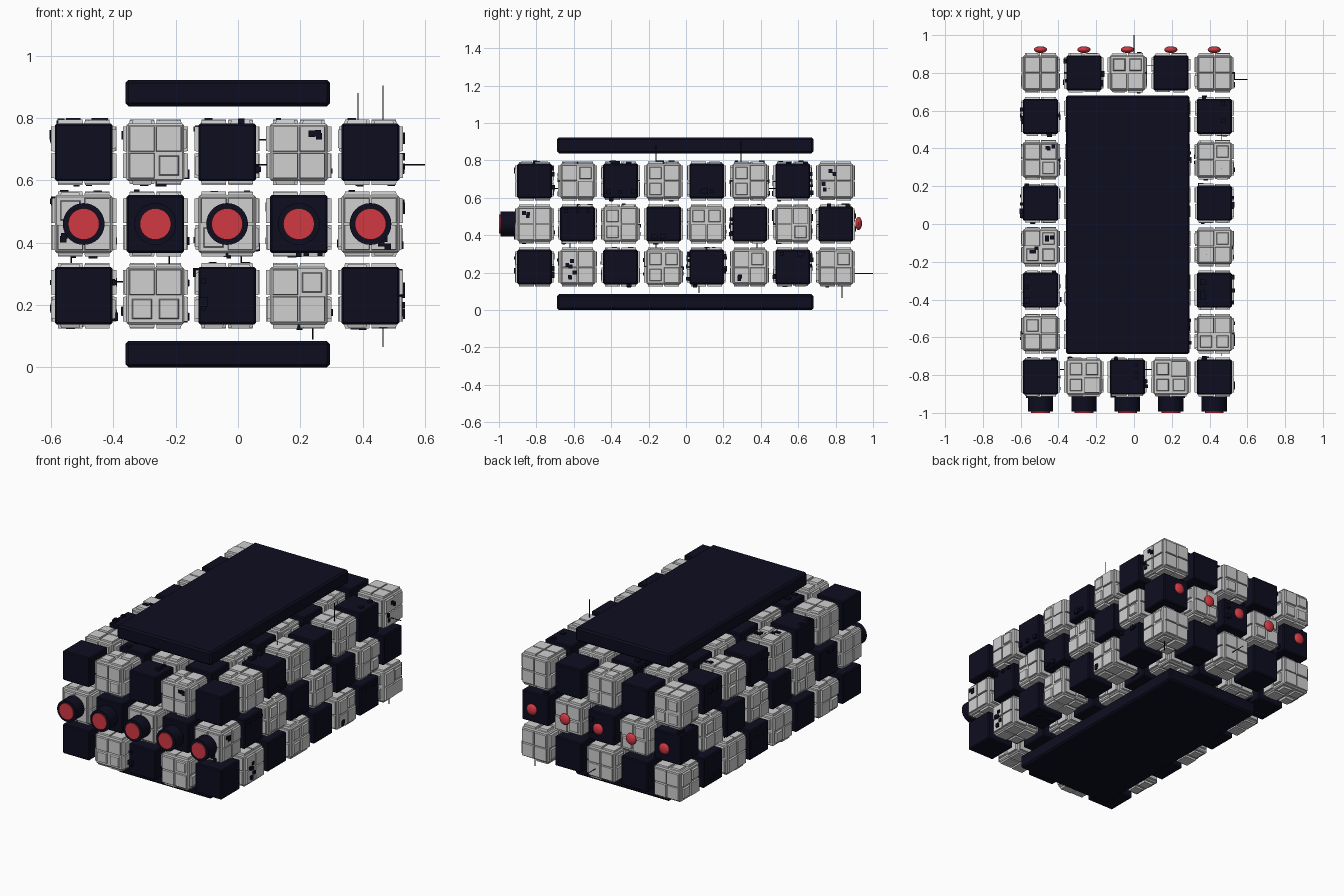
import bpy, bmesh, math, random
from mathutils import Vector, Matrix

if "Cube" in bpy.data.objects:
    bpy.data.objects.remove(bpy.data.objects["Cube"])
random.seed(7)


def material(name, rgb):
    m = bpy.data.materials.new(name)
    m.use_nodes = True
    m.diffuse_color = (*rgb, 1)
    m.node_tree.nodes["Principled BSDF"].inputs["Base Color"].default_value = (*rgb, 1)
    return m


navy = material("dark navy", (0.004, 0.004, 0.014))
grey = material("light grey", (0.63, 0.63, 0.63))
red = material("signal red", (0.64, 0.04, 0.055))


def finish(bm, name, mat, bevel=0, smooth=False):
    """Turn a bmesh into a named object with one material."""
    mesh = bpy.data.meshes.new(name)
    bm.to_mesh(mesh)
    bm.free()
    mesh.materials.append(mat)
    ob = bpy.data.objects.new(name, mesh)
    bpy.context.collection.objects.link(ob)
    if bevel:
        mod = ob.modifiers.new("Bevel", "BEVEL")
        mod.width, mod.segments = bevel, 1
    if smooth:
        bpy.ops.object.select_all(action="DESELECT")
        ob.select_set(True)
        bpy.context.view_layer.objects.active = ob
        bpy.ops.object.shade_smooth_by_angle()
    return ob


def box(bm, centre, size):
    mat = Matrix.Translation(centre) @ Matrix.Diagonal((*size, 1))
    bmesh.ops.create_cube(bm, size=1, matrix=mat)


def face_frame(centre, axis, sign):
    """Matrix whose local z points out of the given cube face."""
    normal = Vector((0, 0, 0))
    normal[axis] = sign
    rot = Vector((0, 0, 1)).rotation_difference(normal).to_matrix().to_4x4()
    return Matrix.Translation(Vector(centre) + normal * HALF) @ rot


def panel(bm, frame, u, v, width, height, chamfer):
    """Raised plate with sloping sides on a cube face."""
    mat = frame @ Matrix.Translation((u, v, 0)) @ Matrix.Diagonal((width, width, 2 * height, 1))
    verts = bmesh.ops.create_cube(bm, size=1, matrix=mat)["verts"]
    inv = frame.inverted()
    for vert in verts:
        p = inv @ vert.co
        if p.z > 0:
            p.x -= math.copysign(chamfer, p.x - u)
            p.y -= math.copysign(chamfer, p.y - v)
            vert.co = frame @ p


STEP, HALF = 0.23, 0.0925
FACES = [(axis, sign) for axis in range(3) for sign in (-1, 1)]


def cell(i, j, k):
    return Vector((-0.495 + STEP * i, -0.81 + STEP * j, 0.23 + STEP * k))


# Checkered lattice of blocks; light ones carry four plates on every face
dark, light, panels, greebles = (bmesh.new() for _ in range(4))
for i in range(5):
    for j in range(8):
        for k in range(3):
            c = cell(i, j, k)
            is_dark = (i + j + k) % 2 == 0
            box(dark if is_dark else light, c, [2 * HALF] * 3)
            for axis, sign in FACES:
                frame = face_frame(c, axis, sign)
                if not is_dark:
                    for u in (-1, 1):
                        for v in (-1, 1):
                            framed = random.random() < 0.3
                            panel(panels, frame, u * 0.043, v * 0.043,
                                  0.07 if framed else 0.084,
                                  random.choice((0.009, 0.012)), 0.006 if framed else 0.003)
                elif random.random() < 0.3:
                    # Small boxes near the rims of dark blocks
                    u = random.choice((-1, 1)) * random.uniform(0.04, 0.075)
                    for n in range(3):
                        panel(greebles, frame, u, random.uniform(-0.07, 0.07),
                              random.uniform(0.015, 0.03), random.uniform(0.008, 0.018), 0)

# Clusters of small dark boxes on light faces: cell, axis, sign, world offset
clusters = [
    ((3, 0, 2), 1, -1, (0.055, 0, 0.055)), ((0, 0, 1), 1, -1, (-0.055, 0, -0.04)),
    ((4, 0, 1), 1, -1, (0.05, 0, -0.06)), ((4, 0, 1), 0, 1, (0, -0.04, 0.045)),
    ((4, 1, 0), 0, 1, (0, -0.04, 0.02)), ((4, 1, 0), 0, 1, (0, -0.03, -0.04)),
    ((4, 5, 0), 0, 1, (0, -0.04, -0.05)), ((4, 7, 2), 0, 1, (0, -0.02, 0.045)),
    ((4, 7, 2), 0, 1, (0, -0.05, -0.03)), ((0, 5, 2), 2, 1, (0.05, 0.06, 0)),
    ((0, 3, 2), 2, 1, (-0.03, -0.02, 0)), ((0, 3, 2), 2, 1, (0.05, 0.05, 0)),
]
for index, axis, sign, offset in clusters:
    base = cell(*index) + Vector(offset)
    base[axis] += sign * (HALF + 0.008)
    for n in range(3):
        p = base + Vector([random.uniform(-0.018, 0.018) if a != axis else 0 for a in range(3)])
        box(greebles, p, [0.02] * 3)

finish(dark, "dark_blocks", navy, 0.006)
finish(light, "light_blocks", grey, 0.006)
finish(panels, "light_block_panels", grey)
finish(greebles, "surface_details", navy)

# Top and bottom slabs
for name, z in (("top_slab", 0.88), ("bottom_slab", 0.0425)):
    bm = bmesh.new()
    box(bm, (-0.033, -0.004, z), (0.656, 1.37, 0.085))
    finish(bm, name, navy, 0.01)


# Front thrusters and rear lamps, one per column
def cylinder(bm, start, end, radius, segments):
    start, end = Vector(start), Vector(end)
    rot = (end - start).to_track_quat("Z", "Y").to_matrix().to_4x4()
    bmesh.ops.create_cone(bm, cap_ends=True, segments=segments, radius1=radius, radius2=radius,
                          depth=(end - start).length,
                          matrix=Matrix.Translation((start + end) / 2) @ rot)


barrels, discs, lamps = (bmesh.new() for _ in range(3))
for i in range(5):
    c = cell(i, 0, 1)
    cylinder(barrels, (c.x, -0.912, c.z), (c.x, -0.993, c.z), 0.067, 32)
    cylinder(discs, (c.x, -0.985, c.z), (c.x, -1, c.z), 0.05, 32)
    bmesh.ops.create_uvsphere(lamps, u_segments=20, v_segments=12, radius=1,
                              matrix=Matrix.Translation((c.x, 0.923, c.z + 0.003))
                              @ Matrix.Diagonal((0.035, 0.018, 0.035, 1)))
finish(barrels, "thruster_barrels", navy, smooth=True)
finish(discs, "thruster_discs", red, smooth=True)
finish(lamps, "rear_lamps", red, smooth=True)

# Thin antennas: base point, axis, signed length
antennas = [
    ((0.465, 0.295, 0.78), 2, 0.125), ((0.385, -0.16, 0.78), 2, 0.1),
    ((0.465, 0.835, 0.14), 2, -0.075), ((0.51, 0.765, 0.65), 0, 0.09),
    ((0, 0.89, 0.195), 1, 0.11), ((0.24, 0.07, 0.14), 2, -0.05),
    ((0.05, -0.77, 0.65), 0, 0.06), ((0.01, -0.16, 0.32), 2, 0.06),
    ((-0.22, -0.62, 0.38), 2, -0.06), ((-0.535, 0.38, 0.38), 2, -0.06),
    ((-0.4, -0.77, 0.275), 0, 0.04), ((0.465, 0.44, 0.65), 1, 0.06),
    ((0.465, -0.7, 0.65), 1, 0.05), ((0.04, 0.84, 0.73), 0, 0.07),
]
rods = bmesh.new()
for start, axis, length in antennas:
    end = Vector(start)
    end[axis] += length
    cylinder(rods, start, end, 0.0025, 6)
finish(rods, "antennas", navy)
